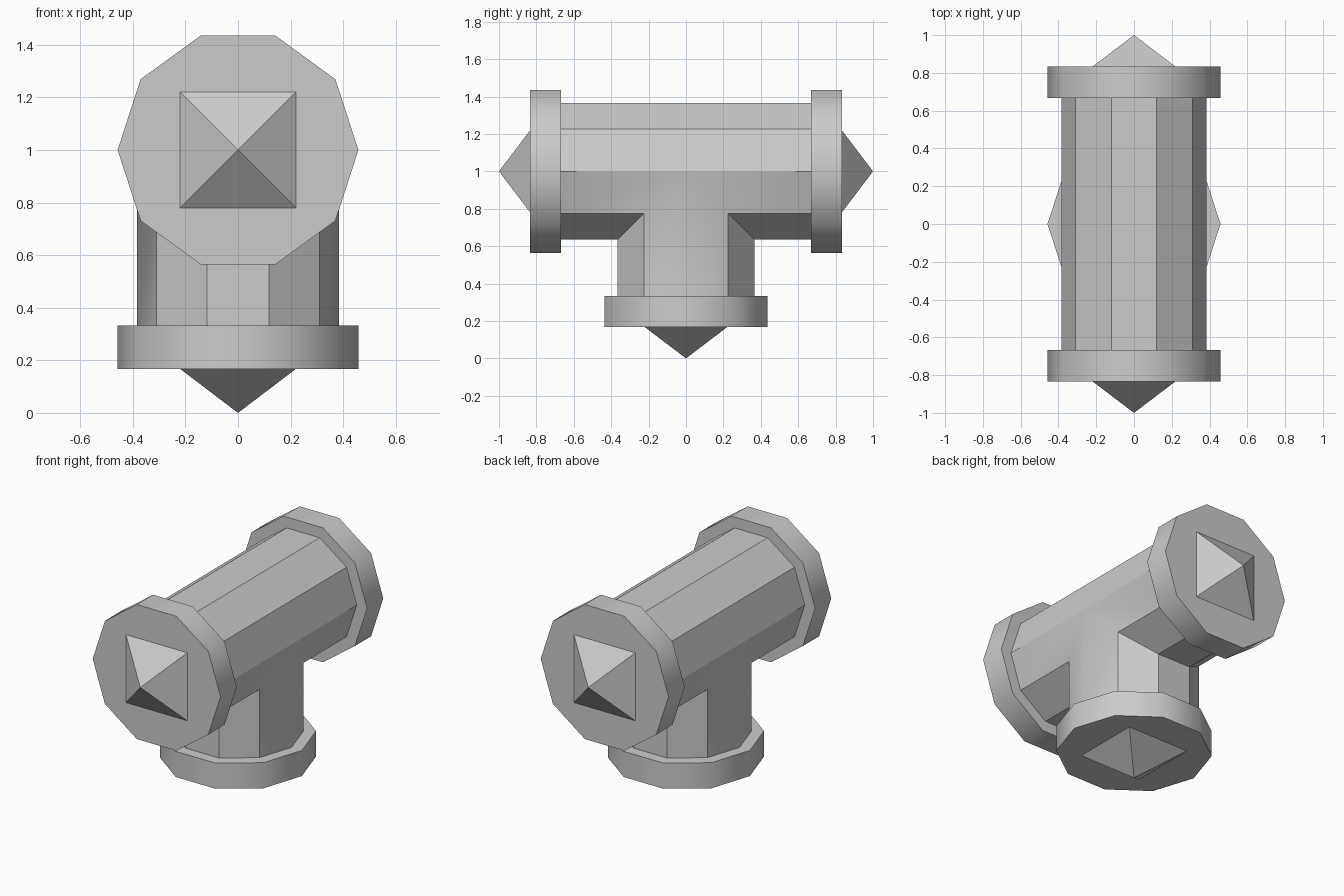
import bpy, bmesh
from math import cos, sin, pi, radians
from mathutils import Matrix

SIDES = 10
AXIS_Z = 1.0        # height of the horizontal run
PIPE_R = 0.384
RIM_R = 0.458
INNER, OUTER = 0.667, 0.833   # flange faces, measured from the joint centre

cube = bpy.data.objects.get("Cube")
if cube:
    bpy.data.objects.remove(cube, do_unlink=True)

grey = bpy.data.materials.new("plain grey")
grey.use_nodes = True
colour = (0.6, 0.6, 0.6, 1)
grey.diffuse_color = colour
grey.node_tree.nodes["Principled BSDF"].inputs["Base Color"].default_value = colour


def finish(bm, name):
    bmesh.ops.recalc_face_normals(bm, faces=bm.faces)
    mesh = bpy.data.meshes.new(name)
    bm.to_mesh(mesh)
    bm.free()
    mesh.materials.append(grey)
    obj = bpy.data.objects.new(name, mesh)
    bpy.context.collection.objects.link(obj)
    return obj


def ring(radius):
    return [(radius * cos(2 * pi * i / SIDES), radius * sin(2 * pi * i / SIDES))
            for i in range(SIDES)]


def bridge(bm, start, end):
    a = [bm.verts.new(p) for p in start]
    b = [bm.verts.new(p) for p in end]
    for i in range(SIDES):
        j = (i + 1) % SIDES
        corners = (a[i], a[j], b[j], b[i])
        bm.faces.new(corners)


# Tee body: three ten-sided arms mitred together at the centre
bm = bmesh.new()
profile = ring(PIPE_R)
for side in (-1, 1):
    bridge(bm, [(x, side * INNER, AXIS_Z + u) for x, u in profile],
           [(x, side * max(0, -u), AXIS_Z + u) for x, u in profile])
bridge(bm, [(x, y, AXIS_Z - INNER) for x, y in profile],
       [(x, y, AXIS_Z - abs(y)) for x, y in profile])
bmesh.ops.remove_doubles(bm, verts=bm.verts, dist=0.001)
bmesh.ops.dissolve_limit(bm, angle_limit=radians(1), verts=bm.verts, edges=bm.edges)
bmesh.ops.recalc_face_normals(bm, faces=bm.faces)
for face in bm.faces:
    face.smooth = True
for edge in bm.edges:
    outer_seam = all(abs(v.co.y) < 0.01 and abs(v.co.x) > 0.38 for v in edge.verts)
    edge.smooth = outer_seam or edge.calc_face_angle(0) < radians(30)
finish(bm, "tee_pipe")

# Flange and pyramid tip on each open end, turned from the local +z axis
ends = {"front": pi / 2, "back": -pi / 2, "bottom": pi}
for name, angle in ends.items():
    place = Matrix.Translation((0, 0, AXIS_Z)) @ Matrix.Rotation(angle, 4, "X")

    bm = bmesh.new()
    bmesh.ops.create_cone(bm, cap_ends=True, segments=SIDES, radius1=RIM_R,
                          radius2=RIM_R, depth=OUTER - INNER)
    # a corner of the decagon must point along x
    tip = max(bm.verts, key=lambda v: v.co.x).co
    if abs(tip.y) > 0.01:
        bmesh.ops.rotate(bm, verts=bm.verts, matrix=Matrix.Rotation(pi / SIDES, 3, "Z"))
    bmesh.ops.translate(bm, verts=bm.verts, vec=(0, 0, (INNER + OUTER) / 2))
    bm.transform(place)
    flange = finish(bm, name + "_flange")
    bpy.ops.object.select_all(action="DESELECT")
    flange.select_set(True)
    bpy.context.view_layer.objects.active = flange
    bpy.ops.object.shade_smooth_by_angle(angle=radians(45))

    bm = bmesh.new()
    half = 0.22
    base = [bm.verts.new((x * half, y * half, OUTER))
            for x, y in ((-1, -1), (1, -1), (1, 1), (-1, 1))]
    apex = bm.verts.new((0, 0, 1))
    bm.faces.new(base)
    for i in range(4):
        bm.faces.new((base[i], base[(i + 1) % 4], apex))
    # sink the hidden base slightly into the flange
    bmesh.ops.extrude_face_region(bm, geom=[f for f in bm.faces if len(f.verts) == 4])
    sunk = [v for v in bm.verts if v not in base and v != apex]
    bmesh.ops.translate(bm, verts=sunk, vec=(0, 0, -0.02))
    bm.transform(place)
    finish(bm, name + "_pyramid")
